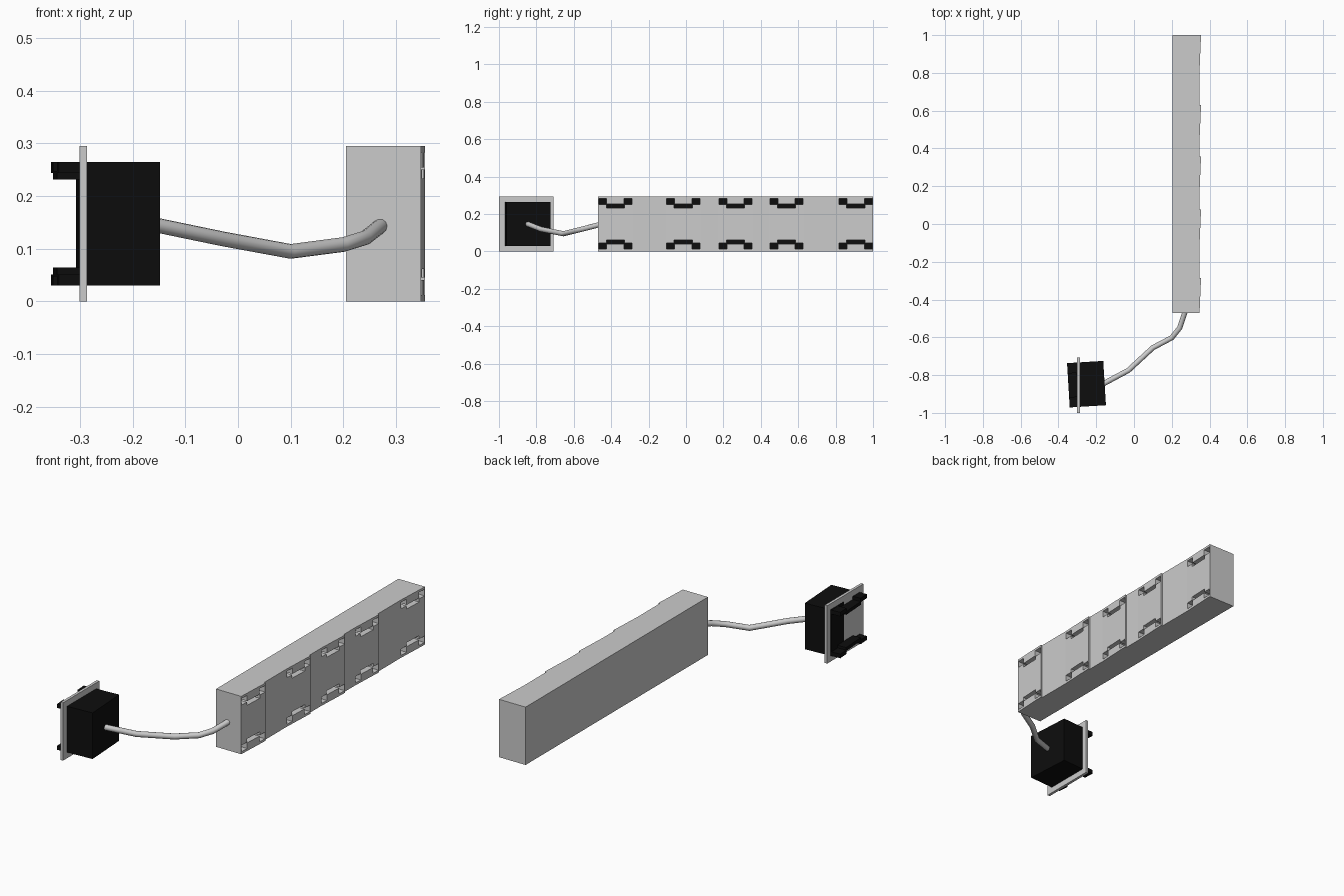
import bpy, bmesh, math
from mathutils import Matrix, Vector

if "Cube" in bpy.data.objects:
    bpy.data.objects.remove(bpy.data.objects["Cube"])


def material(name, rgb):
    m = bpy.data.materials.new(name)
    m.diffuse_color = (*rgb, 1)
    m.use_nodes = True
    m.node_tree.nodes["Principled BSDF"].inputs["Base Color"].default_value = m.diffuse_color
    return m


GREY = material("light_grey", (0.6, 0.6, 0.6))
BLACK = material("black", (0.004, 0.004, 0.004))
HEIGHT = 0.295


def add_object(name, bm, mat):
    bmesh.ops.recalc_face_normals(bm, faces=bm.faces)
    mesh = bpy.data.meshes.new(name)
    bm.to_mesh(mesh)
    bm.free()
    mesh.materials.append(mat)
    ob = bpy.data.objects.new(name, mesh)
    bpy.context.collection.objects.link(ob)
    return ob


def prism(bm, points, offset):
    """Extrude a closed polygon along an offset."""
    face = bm.faces.new([bm.verts.new(p) for p in points])
    ext = bmesh.ops.extrude_face_region(bm, geom=[face], use_keep_orig=True)
    verts = [g for g in ext["geom"] if isinstance(g, bmesh.types.BMVert)]
    bmesh.ops.translate(bm, verts=verts, vec=offset)


def box(bm, lo, hi):
    prism(bm, [(lo[0], lo[1], lo[2]), (hi[0], lo[1], lo[2]),
               (hi[0], hi[1], lo[2]), (lo[0], hi[1], lo[2])], (0, 0, hi[2] - lo[2]))


def brackets(bm, x0, x1, y0, y1, end, low, mid, top):
    """Upper and mirrored lower stepped bracket, extruded from x0 to x1."""
    o = 0.002
    a, b = y0 + end, y1 - end
    pts = [(y0, mid - o), (a - o, mid - o), (a - o, low), (b + o, low),
           (b + o, mid - o), (y1, mid - o), (y1, top), (b, top),
           (b, mid + o), (a, mid + o), (a, top), (y0, top)]
    prism(bm, [(x0, y, z) for y, z in pts], (x1 - x0, 0, 0))
    prism(bm, [(x0, y, HEIGHT - z) for y, z in pts], (x1 - x0, 0, 0))


# Strip body: profile with five slightly tilted socket panels, extruded upward
panels = [(s, s + 0.185) for s in (-0.47, -0.107, 0.172, 0.445, 0.815)]
outline = [(0.205, 1.0), (0.205, -0.47)]
for y0, y1 in panels:
    outline += [(0.347, y0), (0.355, y1)]
    if y1 < 0.99:
        outline.append((0.347, y1))
bm = bmesh.new()
prism(bm, [(x, y, 0) for x, y in outline], (0, 0, HEIGHT))
strip = add_object("strip_body", bm, GREY)

# Socket slots cut into the panels, with black floors
cut, floor = bmesh.new(), bmesh.new()
for y0, y1 in panels:
    slot = (y0 + 0.004, y1 - 0.004, 0.042, 0.233, 0.252, 0.283)
    brackets(cut, 0.285, 0.38, *slot)
    brackets(floor, 0.284, 0.288, *slot)
cutter = add_object("slot_cutter", cut, GREY)
cutter.hide_render = True
add_object("slot_floors", floor, BLACK)
mod = strip.modifiers.new("slots", "BOOLEAN")
mod.operation, mod.solver, mod.object = "DIFFERENCE", "EXACT", cutter
bpy.context.view_layer.objects.active = strip
bpy.ops.object.modifier_apply(modifier=mod.name)
bpy.data.objects.remove(cutter)

# Wall plate, standing straight
bm = bmesh.new()
box(bm, (-0.301, -1.0, 0), (-0.287, -0.708, HEIGHT))
add_object("wall_plate", bm, GREY)

# Plug body and prongs, turned slightly so one side pokes through the plate
turn = Matrix.Translation((-0.2515, -0.848, 0)) @ Matrix.Rotation(math.radians(3.5), 4, "Z")
bm = bmesh.new()
box(bm, (-0.049, -0.1175, 0.03), (0.096, 0.1175, 0.265))
bm.transform(turn)
add_object("plug_body", bm, BLACK)
bm = bmesh.new()
brackets(bm, -0.096, -0.045, -0.1175, 0.1175, 0.055, 0.231, 0.246, 0.2645)
bm.transform(turn)
add_object("plug_prongs", bm, BLACK)

# Cable: round tube along a bent path
path = [(-0.17, -0.85, 0.148), (-0.03, -0.775, 0.119), (0.1, -0.655, 0.095),
        (0.2, -0.602, 0.108), (0.242, -0.55, 0.121), (0.27, -0.465, 0.143)]
curve = bpy.data.curves.new("cable", "CURVE")
curve.dimensions = "3D"
curve.bevel_depth = 0.014
curve.bevel_resolution = 4
curve.use_fill_caps = True
spline = curve.splines.new("POLY")
spline.points.add(len(path) - 1)
for p, co in zip(spline.points, path):
    p.co = (*co, 1)
curve.materials.append(GREY)
cable = bpy.data.objects.new("cable", curve)
bpy.context.collection.objects.link(cable)
bpy.ops.object.select_all(action="DESELECT")
cable.select_set(True)
bpy.context.view_layer.objects.active = cable
bpy.ops.object.convert(target="MESH")
bpy.ops.object.shade_smooth_by_angle(angle=math.radians(40))
